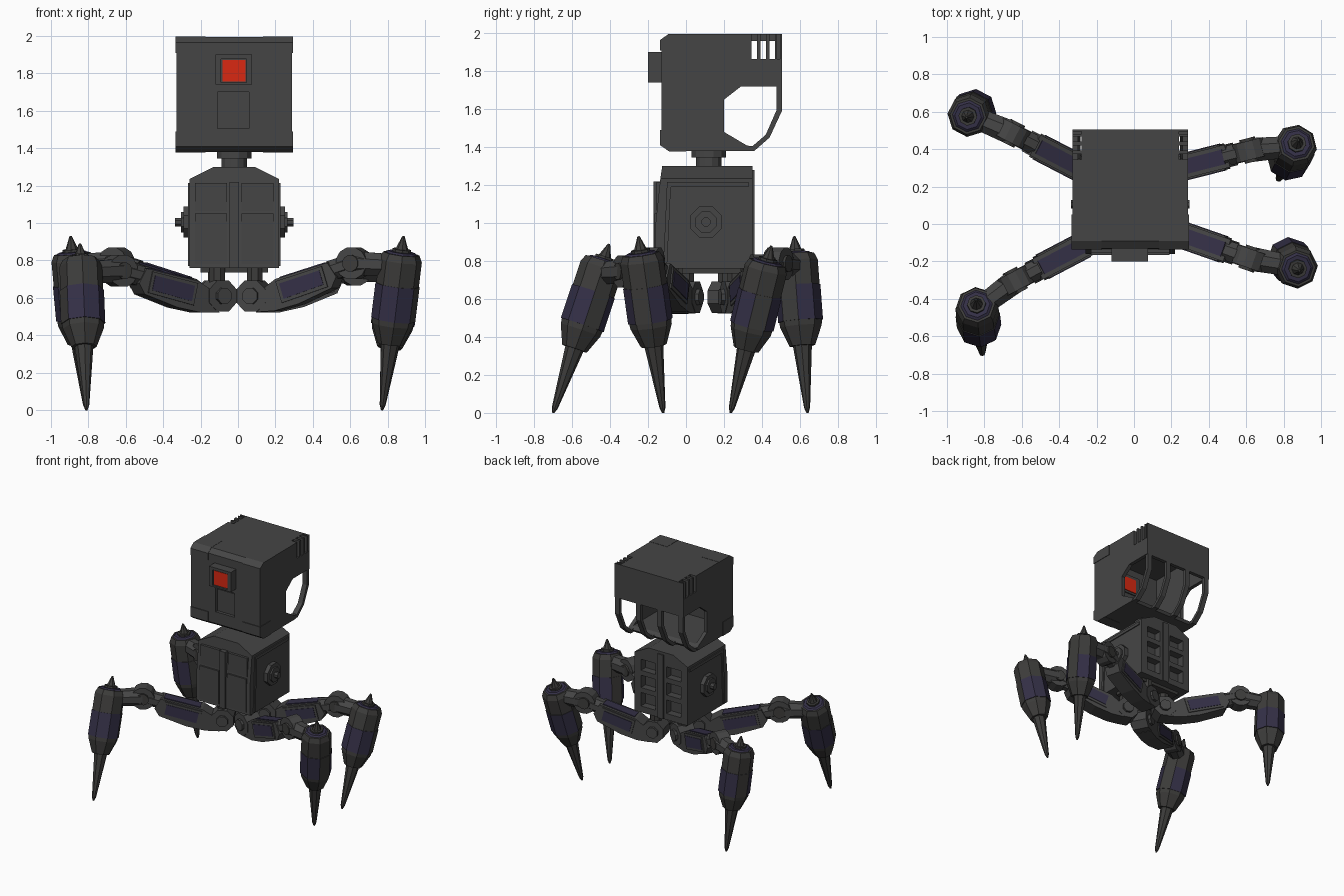
import bpy, bmesh, math
from mathutils import Vector, Matrix

if "Cube" in bpy.data.objects:
    bpy.data.objects.remove(bpy.data.objects["Cube"])

def material(name, rgb):
    m = bpy.data.materials.new(name)
    m.diffuse_color = (*rgb, 1)
    m.use_nodes = True
    m.node_tree.nodes["Principled BSDF"].inputs["Base Color"].default_value = m.diffuse_color
    return m

GREY = material("body grey", (0.060, 0.060, 0.060))
DARK = material("dark grey", (0.046, 0.045, 0.043))
NAVY = material("navy panel", (0.034, 0.029, 0.062))
RED = material("red lens", (0.70, 0.022, 0.006))
CX = -0.02  # centre of the head and torso in x

def finish(name, bm, *mats):
    bmesh.ops.recalc_face_normals(bm, faces=bm.faces)
    me = bpy.data.meshes.new(name)
    bm.to_mesh(me)
    bm.free()
    for m in mats:
        me.materials.append(m)
    ob = bpy.data.objects.new(name, me)
    bpy.context.collection.objects.link(ob)
    return ob

def frame(o, a, b, c):
    """Matrix with origin o and columns a, b, c."""
    m = Matrix((a, b, c)).transposed().to_4x4()
    m.translation = o
    return m

def prism(name, pts, w0, w1, mat, m):
    """Polygon in the local xy plane, extruded along local z from w0 to w1."""
    bm = bmesh.new()
    f = bm.faces.new([bm.verts.new((p[0], p[1], w0)) for p in pts])
    r = bmesh.ops.extrude_face_region(bm, geom=[f])
    bmesh.ops.translate(bm, vec=(0, 0, w1 - w0),
                        verts=[v for v in r['geom'] if isinstance(v, bmesh.types.BMVert)])
    bm.transform(m)
    return finish(name, bm, mat)

SIDE = frame((0, 0, 0), (0, 1, 0), (0, 0, 1), (1, 0, 0))   # profile in y, z
FRONT = frame((0, 0, 0), (1, 0, 0), (0, 0, 1), (0, 1, 0))  # profile in x, z

def box(name, x, y, z, mat):
    pts = [(x[0], z[0]), (x[1], z[0]), (x[1], z[1]), (x[0], z[1])]
    return prism(name, pts, y[0], y[1], mat, FRONT)

def lathe(name, a, b, rows, n, ref, mats, rule=None):
    """Rings (distance, radius) around the axis from a to b; ref points at the middle of side 0."""
    a, b = Vector(a), Vector(b)
    d = (b - a).normalized()
    u = (ref - d * ref.dot(d)).normalized()
    v = d.cross(u)
    bm = bmesh.new()
    rings = []
    for t, r in rows:
        ring = []
        for i in range(n):
            ang = (i - 0.5) * math.tau / n
            ring.append(bm.verts.new(a + d * t + (u * math.cos(ang) + v * math.sin(ang)) * r))
        rings.append(ring)
    for k in range(len(rows) - 1):
        for i in range(n):
            j = (i + 1) % n
            f = bm.faces.new((rings[k][i], rings[k][j], rings[k + 1][j], rings[k + 1][i]))
            f.material_index = rule(k, i) if rule else 0
    bm.faces.new(rings[0])
    bm.faces.new(rings[-1])
    return finish(name, bm, *mats)

def cyl(name, a, b, r, mat, n=8, r2=None):
    a, b = Vector(a), Vector(b)
    ref = Vector((0, 0, 1)) if abs((b - a).normalized().z) < 0.9 else Vector((1, 0, 0))
    return lathe(name, a, b, [(0, r), ((b - a).length, r2 or r)], n, ref, [mat])

def cut(ob, *cutters):
    for c in cutters:
        c.hide_render = True
        c.hide_set(True)
        m = ob.modifiers.new("cut", 'BOOLEAN')
        m.operation, m.solver, m.object = 'DIFFERENCE', 'EXACT', c

# Head shell, open at the lower back
head = prism("head_shell", [(-0.13, 1.41), (-0.09, 1.38), (0.32, 1.38), (0.335, 1.40), (0.2, 1.48),
             (0.2, 1.65), (0.29, 1.72), (0.505, 1.72), (0.505, 1.995), (-0.09, 1.995), (-0.13, 1.965)],
             -0.33, 0.29, GREY, SIDE)
cutters = [box("head_cavity", (-0.30, 0.26), (-0.09, 0.475), (1.42, 1.96), GREY),
           box("front_recess", (-0.11, 0.06), (-0.2, -0.105), (1.505, 1.70), GREY)]
for y in (0.345, 0.393, 0.441, 0.480):  # corner vents
    for x in (-0.36, 0.24):
        cutters.append(box("vent_cutter", (x, x + 0.08), (y, y + (0.028 if y < 0.45 else 0.015)),
                           (1.865, 2.05), GREY))
cut(head, *cutters)

# Head corner brackets
for s in (-1, 1):
    for z0, z1, depth in ((1.91, 1.997, 0.05), (1.378, 1.49, 0.0)):
        xs = sorted((CX + s * 0.155, CX + s * 0.314))
        zc = 1.965 if z1 > 1.9 else 1.41
        prof = ([(-0.136, z0), (-0.136, zc), (-0.09, z1), (depth, z1), (depth, z0)] if z1 > 1.9 else
                [(-0.136, z1), (-0.136, zc), (-0.09, z0), (depth, z0), (depth, z1)])
        br = prism("head_corner_bracket", prof, xs[0], xs[1], GREY, SIDE)
        cut(br, cutters[0])

# Eye housing and lens
eye = box("eye_housing", (-0.12, 0.075), (-0.20, -0.08), (1.74, 1.90), GREY)
cut(eye, box("eye_recess", (-0.09, 0.045), (-0.25, -0.185), (1.752, 1.878), GREY))
box("eye_lens", (-0.083, 0.04), (-0.192, -0.184), (1.757, 1.872), RED)
box("eye_lens_back", (-0.083, 0.04), (-0.082, -0.074), (1.757, 1.872), RED)
box("front_hatch", (-0.095, 0.045), (-0.112, -0.104), (1.52, 1.685), GREY)

# Curved ribs guarding the open back of the head
outer = [(0.505, 1.73), (0.505, 1.59), (0.44, 1.45), (0.36, 1.38), (0.30, 1.38)]
inner = [(0.30, 1.41), (0.35, 1.405), (0.42, 1.465), (0.477, 1.595), (0.477, 1.73)]
for x in (-0.305, -0.115, 0.075, 0.265):
    prism("head_rib", outer + inner, x - 0.02, x + 0.02, GREY, SIDE)

# Neck
cyl("neck", (CX, 0.12, 1.28), (CX, 0.12, 1.40), 0.07, GREY, 12)
cyl("neck_collar", (CX, 0.12, 1.345), (CX, 0.12, 1.385), 0.095, GREY, 12)

# Torso with sloped shoulders and a front that leans back at the top
torso = prism("torso", [(-0.26, 0.76), (0.22, 0.76), (0.22, 1.0), (0.22, 1.235), (0.09, 1.30),
              (-0.13, 1.30), (-0.26, 1.235), (-0.26, 1.0)], -0.16, 0.35, GREY, FRONT)
for v in torso.data.vertices:
    if v.co.z > 1.1 and v.co.y < 0:
        v.co.y = -0.125 if v.co.z > 1.25 else -0.135
recess = []
for s in (-1, 1):
    xs = sorted((CX + s * 0.05, CX + s * 0.18))
    for z0, z1 in ((0.81, 0.92), (0.96, 1.06), (1.10, 1.19)):
        recess.append(box("back_recess", xs, (0.29, 0.4), (z0, z1), GREY))
cut(torso, *recess)
box("front_spine", (CX - 0.025, CX + 0.025), (-0.172, -0.1), (0.76, 1.22), GREY)
box("back_spine", (CX - 0.025, CX + 0.025), (0.3, 0.36), (0.76, 1.28), GREY)
for s in (-1, 1):
    xs = sorted((CX + s * 0.04, CX + s * 0.21))
    box("front_plate", xs, (-0.167, -0.1), (0.78, 1.05), GREY)
    box("front_upper_plate", xs, (-0.155, -0.1), (1.065, 1.215), GREY)
    # Raised side rim
    xs = sorted((CX + s * 0.235, CX + s * 0.248))
    prism("side_rim", [(-0.12, 0.77), (-0.10, 1.215), (0.33, 1.215), (0.33, 1.19), (-0.08, 1.19),
                       (-0.10, 0.77)], xs[0], xs[1], GREY, SIDE)
    # Side hub
    for a, b, r in ((0.23, 0.272, 0.09), (0.26, 0.285, 0.06), (0.27, 0.317, 0.025)):
        cyl("side_hub", (CX + s * a, 0.105, 1.005), (CX + s * b, 0.105, 1.005), r, GREY)
box("pelvis_plate", (-0.2, 0.16), (-0.02, 0.29), (0.735, 0.765), DARK)

# Legs
SEG = [(0, -0.09), (0.10, -0.115), (0.235, -0.12), (0.433, -0.095), (0.475, -0.045),
       (0.45, 0.042), (0.152, 0.046), (0.08, 0.02)]
POD = [(0, 0.006), (0.075, 0.034), (0.075, 0.05), (0.09, 0.05), (0.09, 0.072), (0.10, 0.085), (0.10, 0.098),
       (0.14, 0.115), (0.28, 0.115), (0.28, 0.119), (0.48, 0.119), (0.48, 0.113), (0.51, 0.11),
       (0.62, 0.068), (0.62, 0.05), (0.97, 0.016), (1.0, 0.006)]

def pod_rule(k, i):
    if k in (3, 4) or (k == 9 and i not in (0, 4)):
        return 1
    return 0

def leg(name, hip, knee, top, foot):
    hip, knee, top, foot = map(Vector, (hip, knee, top, foot))
    d = (knee - hip).normalized()
    n = d.cross(Vector((0, 0, 1))).normalized()
    e = n.cross(d)
    m = frame(hip, d, e, n)
    k = (knee - hip).length / 0.57
    # Hip joint
    cyl(name + "_hip_axle", hip, (hip.x, hip.y, 0.77), 0.045, DARK)
    cyl(name + "_hip_joint", hip - n * 0.065, hip + n * 0.065, 0.09, GREY)
    cyl(name + "_hip_cap", hip - n * 0.085, hip + n * 0.085, 0.045, GREY)
    # Thigh with framed panels
    prism(name + "_thigh", [(s * k, h) for s, h in SEG], -0.062, 0.062, GREY, m)
    for s in (-1, 1):
        for size, w, mat in ((0.018, 0.070, GREY), (0, 0.074, NAVY)):
            pts = [(0.17 * k - size, -0.07 - size), (0.40 * k + size, -0.065 - size),
                   (0.40 * k + size, 0.015 + size), (0.17 * k - size, 0.015 + size)]
            w0, w1 = sorted((s * 0.05, s * w))
            prism(name + "_thigh_panel", pts, w0, w1, mat, m)
    prism(name + "_thigh_top_panel", [(0.17 * k, 0.03), (0.43 * k, 0.03), (0.43 * k, 0.05),
          (0.17 * k, 0.052)], -0.04, 0.04, NAVY, m)
    # Knee joint and link to the pod
    cyl(name + "_knee", knee - n * 0.05, knee + n * 0.05, 0.088, GREY, 12)
    cyl(name + "_knee_cap", knee - n * 0.065, knee + n * 0.065, 0.045, DARK, 12)
    t = (top.z - knee.z + 0.01) / (top.z - foot.z)
    cyl(name + "_knee_neck", knee - d * 0.14, knee, 0.058, GREY)
    cyl(name + "_link", knee, top.lerp(foot, t), 0.07, GREY, 8, 0.06)
    # Pod ending in a spike
    length = (foot - top).length
    lathe(name + "_pod", top, foot, [(a * length, r) for a, r in POD], 8,
          Vector((d.x, d.y, 0)), [DARK, NAVY], pod_rule)

leg("front_left_leg", (-0.11, -0.03, 0.61), (-0.635, -0.305, 0.745), (-0.845, -0.405, 0.89), (-0.81, -0.70, 0))
leg("front_right_leg", (0.09, 0.0, 0.61), (0.62, -0.185, 0.785), (0.885, -0.25, 0.93), (0.77, -0.12, 0))
leg("back_right_leg", (0.09, 0.26, 0.61), (0.62, 0.395, 0.75), (0.88, 0.45, 0.88), (0.77, 0.235, 0))
leg("back_left_leg", (-0.12, 0.21, 0.61), (-0.65, 0.485, 0.785), (-0.895, 0.57, 0.93), (-0.81, 0.64, 0))
